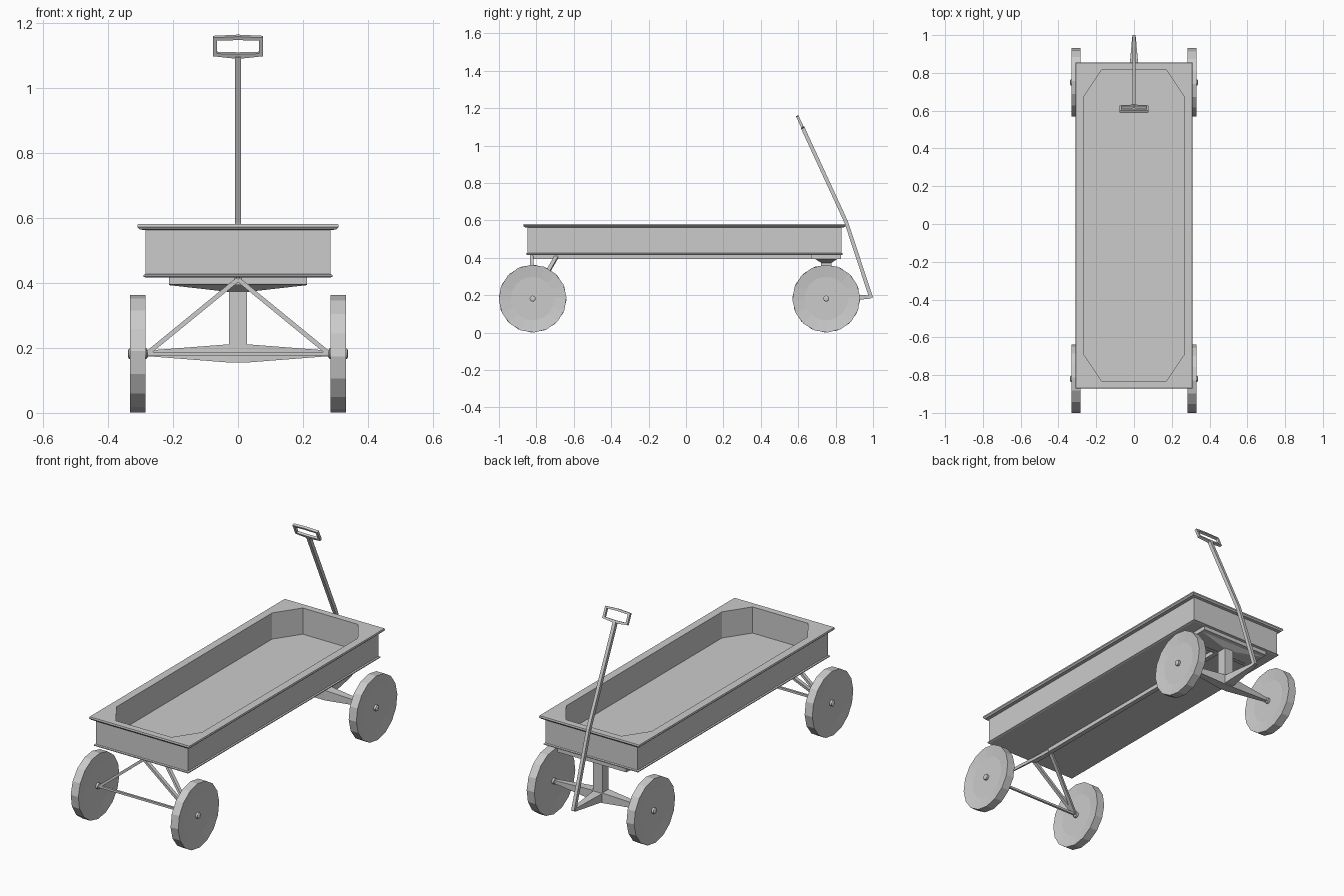
import bpy, bmesh
from math import sin, cos, tau, radians
from mathutils import Vector

if "Cube" in bpy.data.objects:
    bpy.data.objects.remove(bpy.data.objects["Cube"])


def loft(name, rings, closed=False):
    """Skin a list of equal-length point rings; cap the ends unless closed."""
    bm = bmesh.new()
    vs = [[bm.verts.new(p) for p in r] for r in rings]
    n = len(vs[0])
    pairs = list(zip(vs, vs[1:])) + ([(vs[-1], vs[0])] if closed else [])
    for a, b in pairs:
        for i in range(n):
            j = (i + 1) % n
            bm.faces.new((a[i], a[j], b[j], b[i]))
    if not closed:
        bm.faces.new(vs[0])
        bm.faces.new(vs[-1])
    bmesh.ops.recalc_face_normals(bm, faces=bm.faces)
    me = bpy.data.meshes.new(name)
    bm.to_mesh(me)
    bm.free()
    ob = bpy.data.objects.new(name, me)
    bpy.context.collection.objects.link(ob)
    return ob


def bar(name, pts, sizes):
    """Rectangular bar along a path; sizes are half (width, height) per point."""
    pts = [Vector(p) for p in pts]
    rings = []
    for k, p in enumerate(pts):
        d = (pts[min(k + 1, len(pts) - 1)] - pts[max(k - 1, 0)]).normalized()
        ref = Vector((0, 1, 0)) if abs(d.x) > 0.3 else Vector((1, 0, 0))
        u = (ref - d * ref.dot(d)).normalized()
        v = d.cross(u)
        w, h = sizes[k]
        rings.append([p + u * w * a + v * h * b
                      for a, b in ((-1, -1), (1, -1), (1, 1), (-1, 1))])
    return loft(name, rings)


# Tray: rectangular outside, chamfered-corner basin inside
YC = -0.008
CX, CY = 0.093, 0.137


def tray_ring(hx, hy, z, chamfer=False):
    k = 0.5 if chamfer else 0
    ring = []
    for sx, sy in ((1, 1), (-1, 1), (-1, -1), (1, -1)):
        c = [(hx, hy - CY), (hx - CX * k, hy - CY * k), (hx - CX, hy)]
        if sx * sy < 0:
            c.reverse()
        ring += [(sx * x, YC + sy * y, z) for x, y in c]
    return ring


loft("tray", [
    tray_ring(0.284, 0.840, 0.416), tray_ring(0.291, 0.847, 0.419),
    tray_ring(0.291, 0.847, 0.424), tray_ring(0.284, 0.840, 0.427),
    tray_ring(0.284, 0.840, 0.562), tray_ring(0.302, 0.856, 0.564),
    tray_ring(0.310, 0.862, 0.572), tray_ring(0.308, 0.860, 0.581),
    tray_ring(0.264, 0.823, 0.581, True), tray_ring(0.264, 0.823, 0.435, True)])

# Wheels: 16 sides, dished faces, small hubs
REAR, FRONT, AXLE, WX = -0.82, 0.75, 0.182, 0.308
half = [(0.009, 0.031), (0.016, 0.027), (0.016, 0.015), (0.117, 0.015), (0.181, 0.0235)]
profile = half + [(r, -x) for r, x in reversed(half)]
for end, y in (("rear", REAR), ("front", FRONT)):
    for side, s in (("right", 1), ("left", -1)):
        loft(f"{end}_{side}_wheel", [
            [(s * WX + x, y + r * cos(tau * i / 16 + radians(2.5 * s)),
              AXLE + r * sin(tau * i / 16 + radians(2.5 * s))) for i in range(16)]
            for r, x in profile])

# Rear axle and its struts up to the centre rail
bar("rear_axle", [(-WX, REAR, AXLE), (WX, REAR, AXLE)], [(0.006, 0.006)] * 2)
for s in (-1, 1):
    for name, y in (("rear_strut", REAR - 0.005), ("brace_strut", -0.69)):
        bar(name, [(s * 0.28, REAR, 0.182), (0, y, 0.411)], [(0.010, 0.007)] * 2)
bar("centre_rail", [(0, REAR, 0.405), (0, 0.70, 0.405)], [(0.013, 0.011)] * 2)


# Front bolster: slab with an inverted pyramid below, and the steering post
def rect(hx, hy, z):
    return [(hx * a, FRONT + hy * b, z) for a, b in ((-1, -1), (1, -1), (1, 1), (-1, 1))]


loft("front_bolster", [rect(0.212, 0.08, 0.418), rect(0.212, 0.08, 0.395),
                       rect(0.212, 0.058, 0.393), rect(0.028, 0.025, 0.372)])
loft("steering_post", [rect(0.028, 0.028, 0.38), rect(0.028, 0.028, 0.165)])

# Front axle: thick in the middle, tapering to the hubs
bar("front_axle", [(x, FRONT, 0.183) for x in (-0.30, -0.028, 0.028, 0.30)],
    [(0.008, 0.007), (0.028, 0.028), (0.028, 0.028), (0.008, 0.007)])

# Tongue and bent pull handle
bar("tongue", [(0, FRONT, 0.183), (0, 0.99, 0.191)], [(0.030, 0.026), (0.010, 0.008)])
bar("handle_shaft", [(0, 0.99, 0.186), (0, 0.857, 0.59), (0, 0.623, 1.098)],
    [(0.009, 0.010)] * 3)

# Grip: open loop lying in the plane of the shaft
top = Vector((0, 0.623, 1.098))
up = Vector((0, -0.424, 0.905))
nrm = Vector((0, 0.905, 0.424))
outer = [(0, -0.007), (0.077, 0.002), (0.077, 0.065), (0, 0.069), (-0.077, 0.065), (-0.077, 0.002)]
inner = [(0, 0.009), (0.065, 0.011), (0.065, 0.055), (0, 0.057), (-0.065, 0.055), (-0.065, 0.011)]
loft("handle_grip", [[top + Vector((x, 0, 0)) + up * h + nrm * d for x, h in loop]
                     for loop, d in ((outer, -0.007), (outer, 0.007),
                                     (inner, 0.007), (inner, -0.007))], closed=True)
